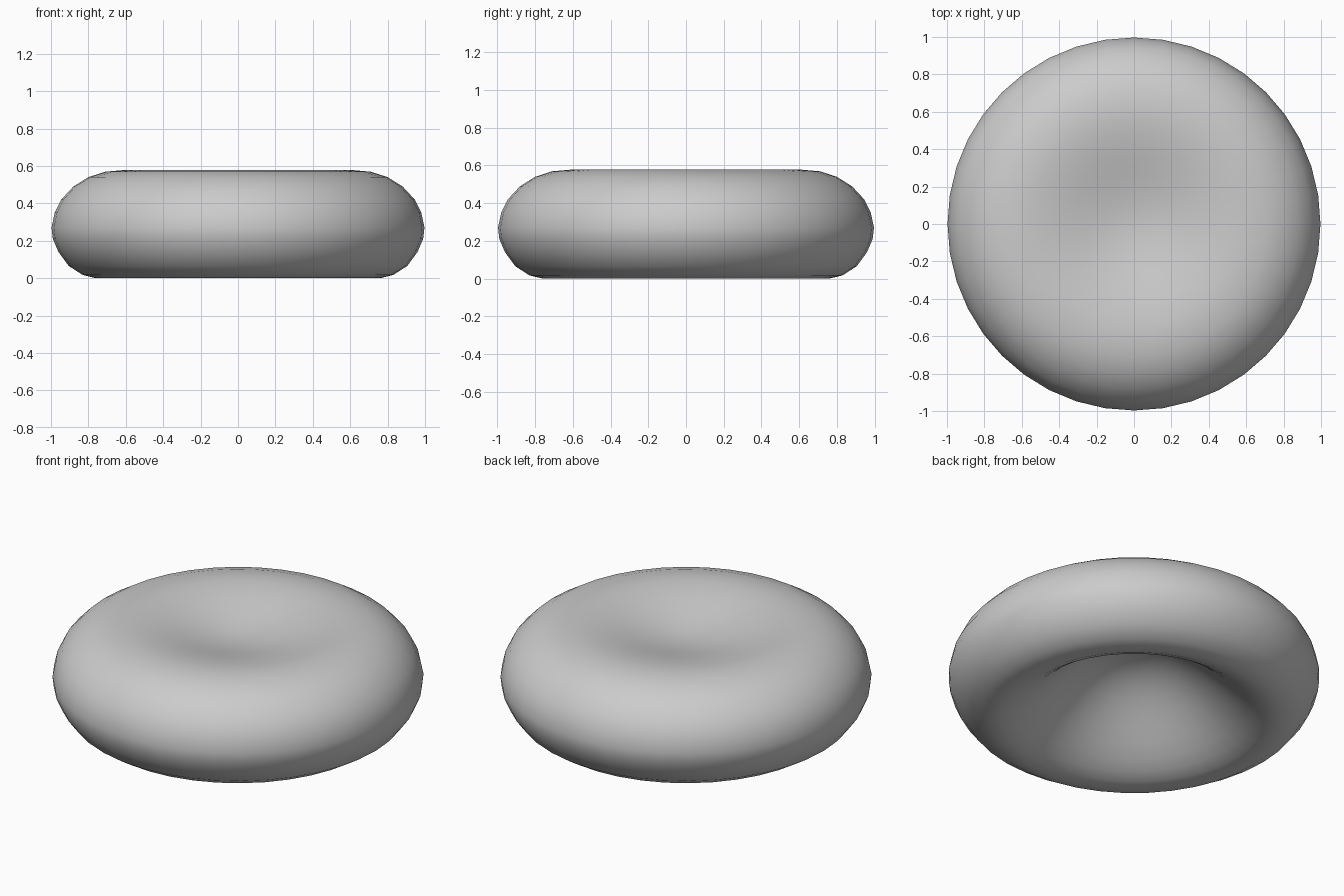
import bpy, bmesh
from math import cos, pi, tau
from mathutils import Vector

cube = bpy.data.objects.get("Cube")
if cube:
    bpy.data.objects.remove(cube, do_unlink=True)


def dimple(rim_radius, rim_z, centre_z, fullness, steps):
    """Smooth bowl from the centre out to the rim, as radius and height."""
    points = []
    for i in range(steps + 1):
        t = i / steps
        z = rim_z + (centre_z - rim_z) * (1 + cos(pi * t ** fullness)) / 2
        points.append((rim_radius * t, z))
    return points


# Half section: deep hollow below, rounded outer wall, shallow dish on top
underside = dimple(0.76, 0.0, 0.41, 1.2, 12)
outer_wall = [(0.83, 0.017), (0.905, 0.065), (0.96, 0.14), (0.99, 0.21),
              (0.997, 0.27), (0.98, 0.35), (0.945, 0.42), (0.88, 0.49),
              (0.8, 0.54), (0.71, 0.569)]
top_dish = dimple(0.61, 0.578, 0.485, 1.0, 10)
section = underside + outer_wall + top_dish[::-1]

# Revolve the section about the upright axis
bm = bmesh.new()
verts = [bm.verts.new((r, 0, z)) for r, z in section]
edges = [bm.edges.new(pair) for pair in zip(verts, verts[1:])]
bmesh.ops.spin(bm, geom=verts + edges, cent=Vector(), axis=(0, 0, 1),
               angle=tau, steps=40, use_merge=True)
bmesh.ops.remove_doubles(bm, verts=bm.verts, dist=0.0005)
bmesh.ops.recalc_face_normals(bm, faces=bm.faces)
for face in bm.faces:
    face.smooth = True

mesh = bpy.data.meshes.new("dimpled_disc")
bm.to_mesh(mesh)
bm.free()
disc = bpy.data.objects.new("dimpled_disc", mesh)
bpy.context.collection.objects.link(disc)

# Single plain grey
grey = bpy.data.materials.new("plain_grey")
grey.use_nodes = True
colour = (0.6, 0.6, 0.6, 1)
grey.diffuse_color = colour
grey.node_tree.nodes["Principled BSDF"].inputs["Base Color"].default_value = colour
mesh.materials.append(grey)
